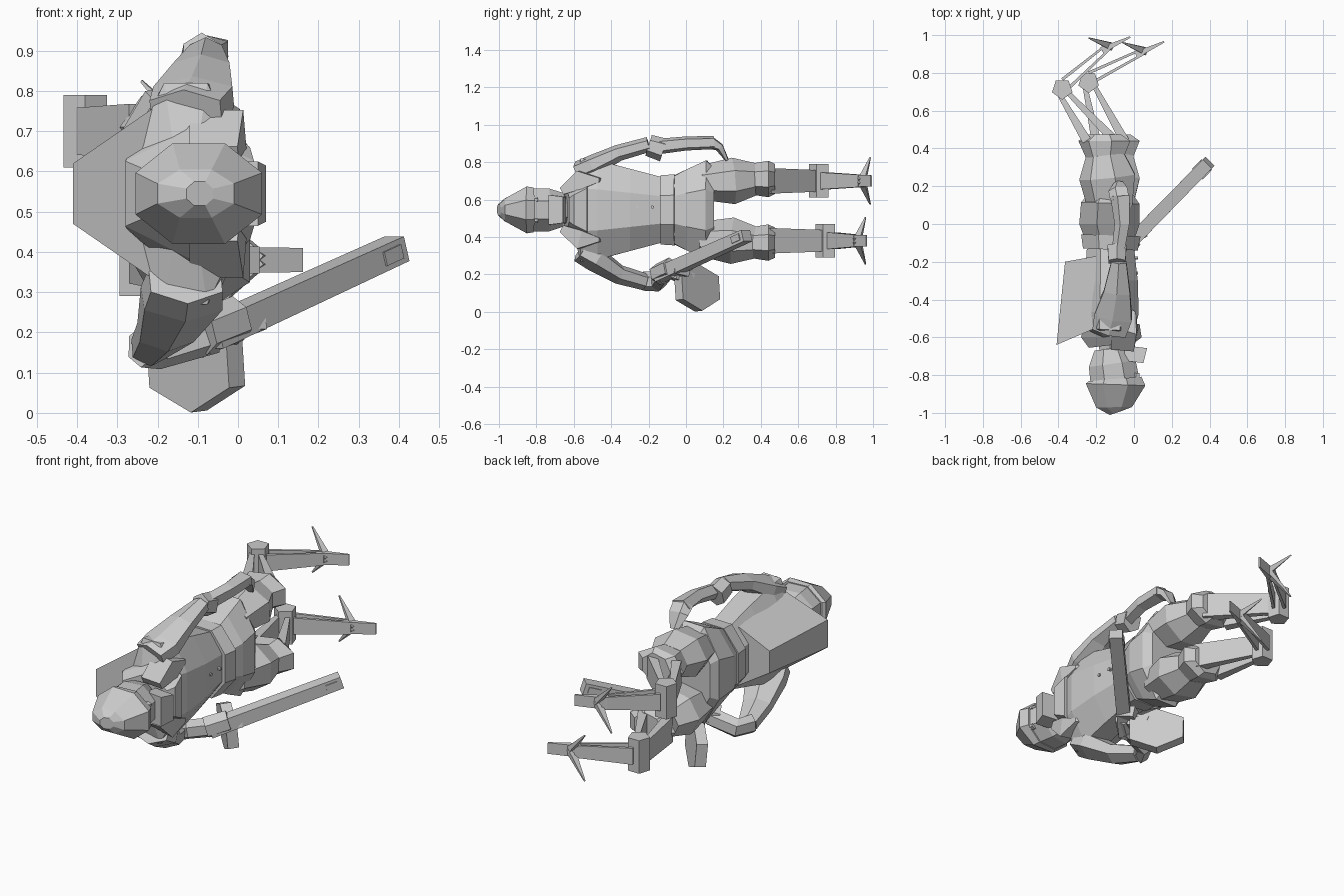
import bpy, bmesh, math
from mathutils import Vector

MID = 0.545  # lateral symmetry plane of the lying figure


def mesh(name, verts, faces):
    me = bpy.data.meshes.new(name)
    me.from_pydata(verts, [], faces)
    bm = bmesh.new()
    bm.from_mesh(me)
    bmesh.ops.recalc_face_normals(bm, faces=bm.faces)
    bm.to_mesh(me)
    bm.free()
    ob = bpy.data.objects.new(name, me)
    bpy.context.collection.objects.link(ob)
    return ob


def tube(name, pts, n=8, ref=(0, 0, 1)):
    """Faceted sweep: pts are (x, y, z, half width, half height along ref)."""
    P = [Vector(p[:3]) for p in pts]
    verts, faces = [], []
    k = 1 / math.cos(math.pi / n)
    for i, p in enumerate(pts):
        t = (P[min(i + 1, len(P) - 1)] - P[max(i - 1, 0)]).normalized()
        u = t.cross(Vector(ref)).normalized()
        v = u.cross(t).normalized()
        for j in range(n):
            a = 2 * math.pi * (j + 0.5) / n
            verts.append(P[i] + u * p[3] * k * math.cos(a) + v * p[4] * k * math.sin(a))
    for i in range(len(P) - 1):
        for j in range(n):
            a, b = i * n + j, i * n + (j + 1) % n
            faces.append((a, b, b + n, a + n))
    faces.append(tuple(range(n - 1, -1, -1)))
    faces.append(tuple(range(len(verts) - n, len(verts))))
    return mesh(name, verts, faces)


def body(name, rows, n=8):
    """Sweep along y: rows are (y, x min, x max, half width in z)."""
    return tube(name, [((a + b) / 2, y, MID, (b - a) / 2, rz) for y, a, b, rz in rows], n)


# torso, belt and flared skirt
body("torso", [(-.60, -.21, -.05, .14), (-.56, -.26, .00, .275), (-.47, -.27, .025, .265),
               (-.30, -.26, .02, .22), (-.13, -.25, .00, .175)])
body("belt", [(-.135, -.27, .02, .185), (-.06, -.28, .035, .19)])
body("skirt", [(-.07, -.26, .01, .18), (.00, -.29, .03, .215), (.11, -.28, .03, .265), (.15, -.25, .00, .22)])

# collar, neck and head
body("collar", [(-.64, -.24, .01, .11), (-.60, -.28, .04, .14), (-.52, -.26, .03, .20)], 6)
body("neck", [(-.68, -.18, -.07, .06), (-.58, -.20, -.06, .07)], 6)
body("face", [(-.84, -.23, .03, .115), (-.74, -.24, .01, .115), (-.66, -.21, -.04, .09)])
body("helmet", [(-1, -.13, -.06, .03), (-.97, -.20, -.01, .06), (-.85, -.255, .06, .125), (-.82, -.24, .04, .12)])
body("jaw", [(-.73, -.05, .05, .08), (-.65, -.05, .07, .07)], 4)
for s in (-1, 1):
    tube("eye", [(.01, -.81, MID + s * .055, .02, .012), (.01, -.79, MID + s * .055, .02, .012)], 6)
    # lapel points lying over the shoulders
    tube("lapel", [(-.06, -.66, MID + s * .10, .06, .02), (-.05, -.55, MID + s * .16, .07, .05),
                   (.00, -.46, MID + s * .16, .01, .01)], 4)
for y in (-.26, -.18):
    tube("button", [(.0, y, MID + .015, .008, .008), (.022, y, MID + .015, .008, .008)], 6)

# wedge shaped backpack
inner = [(-.2, -.55, MID - .22), (-.2, -.55, MID + .22), (-.2, -.17, MID + .16), (-.2, -.17, MID - .16)]
outer = [(-.41, -.64, MID - .075), (-.41, -.64, MID + .075), (-.365, -.2, MID + .06), (-.365, -.2, MID - .06)]
mesh("backpack", inner + outer, [(0, 1, 2, 3), (7, 6, 5, 4)] +
     [(i, i + 4, (i + 1) % 4 + 4, (i + 1) % 4) for i in range(4)])

# digitigrade legs: thigh, knee, paired struts, hock and clawed foot
for z, kx, hock, foot in ((.70, -.03, (-.38, .715), (-.14, .935)), (.38, .02, (-.24, .75), (.04, .91))):
    out = .01 if z > MID else -.01
    tube("thigh", [(-.12, .08, z - out, .11, .085), (-.12 + kx / 2, .25, z, .14, .115),
                   (-.12 + kx, .37, z + out, .095, .08)], 7)
    tube("knee", [(-.12 + kx, .34, z + out, .09, .075), (-.12 + kx, .44, z + out, .13, .09),
                  (-.12 + kx, .475, z + out, .08, .075)], 7)
    hx, hy = hock
    for dx, tx in ((-.02, -.10), (.03, .05)):
        tube("shin_strut", [(-.12 + kx + tx, .44, z, .025, .068), (hx + dx, hy - .02, z, .012, .058)], 4)
    tube("hock", [(hx, hy, z - .09, .046, .046), (hx, hy, z + .09, .046, .046)], 5, (1, 0, 0))
    fx, fy = foot
    for d in (-.02, .02):
        tube("ankle_strut", [(hx + .02 + d, hy + .03 - d, z, .008, .045), (fx + d / 2, fy - d / 2, z, .006, .033)], 4)
    tube("front_toe", [(fx - .03, fy - .015, z, .018, .032), (fx + .12, fy + .055, z, .004, .03)], 4)
    for s in (-1, 1):
        tube("side_toe", [(fx + .02, fy + .005, z, .02, .015), (fx - .10, fy + .05, z + s * .125, .003, .003)], 4)

# free arm, hanging along the body
tube("free_upper_arm", [(-.13, -.57, .75, .09, .05), (-.11, -.49, .785, .10, .05), (-.09, -.36, .85, .07, .038),
                        (-.08, -.20, .895, .04, .035)], 6)
tube("free_elbow", [(-.09, -.20, .89, .045, .05), (-.09, -.12, .865, .05, .055)], 6)
tube("free_forearm", [(-.08, -.14, .885, .03, .035), (-.06, .00, .90, .035, .032), (-.07, .15, .905, .045, .03)], 5)
tube("free_hand", [(-.07, .13, .905, .045, .03), (-.08, .18, .88, .045, .02), (-.08, .22, .81, .02, .008)], 5)

# weapon arm, bent forward at the elbow
tube("weapon_upper_arm", [(-.13, -.56, .33, .09, .06), (-.14, -.49, .285, .10, .06), (-.18, -.36, .20, .07, .045),
                          (-.22, -.22, .16, .045, .04)], 6)
tube("weapon_forearm", [(-.24, -.23, .165, .035, .045), (-.20, -.15, .16, .04, .045), (-.06, -.12, .20, .04, .045)], 6)
tube("weapon_hand", [(-.09, -.15, .20, .05, .05), (.00, -.08, .235, .045, .05)], 6)

# long bar weapon with hexagonal plate behind the grip
base, end = Vector((-.07, -.15, .195)), Vector((.395, .325, .408))
tube("blade", [(*base, .036, .037), (*end, .034, .032)], 4)
p, q = base.lerp(end, .88), base.lerp(end, .97)
tube("blade_tip_inset", [(*p, .04, .018), (*q, .04, .018)], 4)
p = base.lerp(end, .2)
tube("guard", [(p.x - .03, p.y + .06, p.z - .02, .03, .03), (p.x + .02, p.y - .02, p.z, .03, .03)], 4)
tube("grip_link", [(-.03, -.06, .21, .035, .035), (-.08, .02, .17, .035, .035)], 4)
tube("hex_plate", [(-.125, .04, .124, .14, .107), (-.085, .08, .129, .14, .107)], 6)
